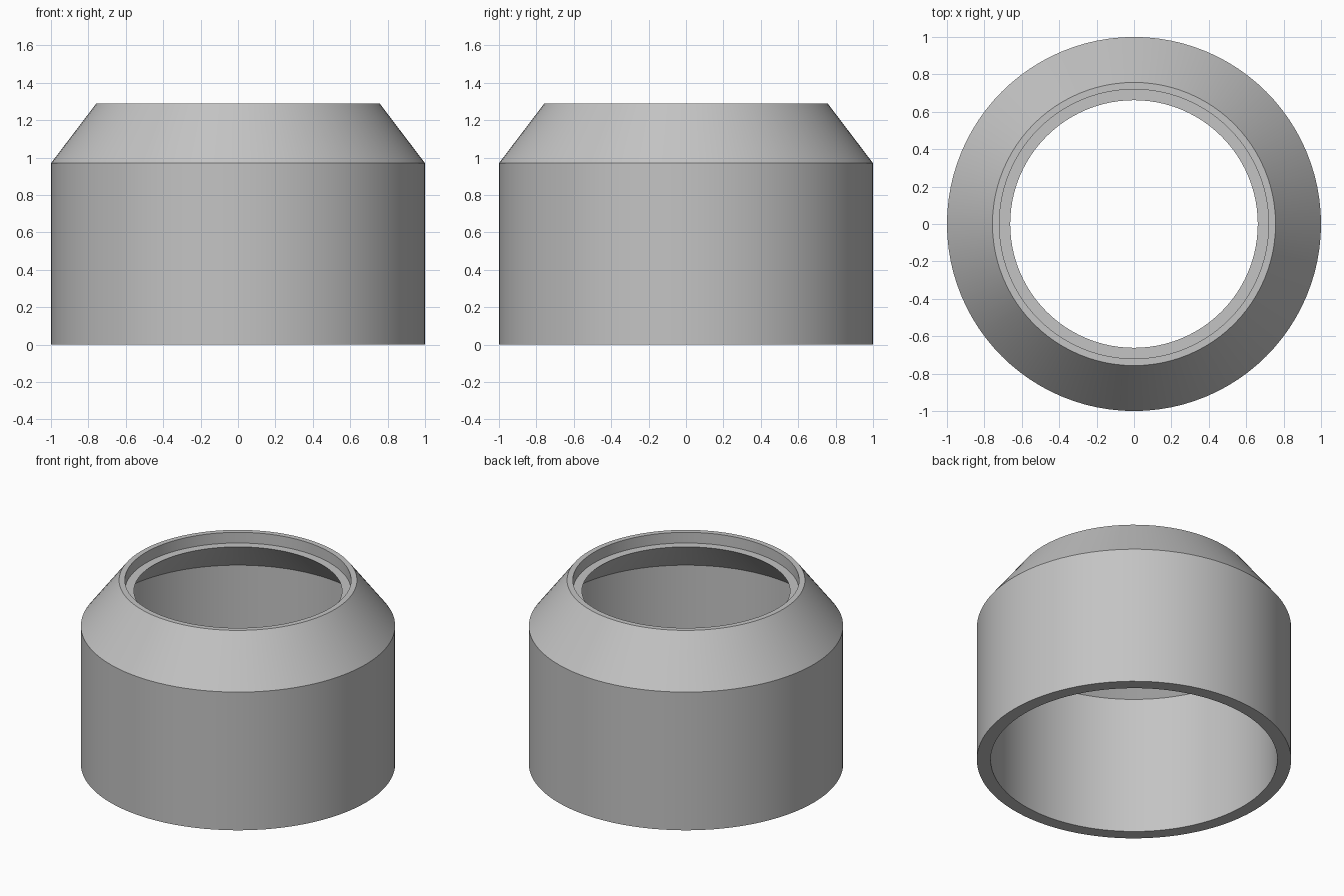
import bpy
import bmesh
import math

cube = bpy.data.objects.get("Cube")
if cube:
    bpy.data.objects.remove(cube, do_unlink=True)

SEGMENTS = 96

# Plain grey material
grey = bpy.data.materials.new("light_grey")
grey.use_nodes = True
colour = (0.55, 0.55, 0.55, 1)
grey.diffuse_color = colour
grey.node_tree.nodes["Principled BSDF"].inputs["Base Color"].default_value = colour


def lathe(name, profile, material):
    """Revolve a closed (radius, height) profile around the z axis."""
    bm = bmesh.new()
    rings = []
    for r, z in profile:
        angles = [2 * math.pi * i / SEGMENTS for i in range(SEGMENTS)]
        rings.append([bm.verts.new((r * math.cos(a), r * math.sin(a), z)) for a in angles])
    for k, ring in enumerate(rings):
        above = rings[(k + 1) % len(rings)]
        for i in range(SEGMENTS):
            j = (i + 1) % SEGMENTS
            bm.faces.new((ring[i], ring[j], above[j], above[i]))
    bmesh.ops.recalc_face_normals(bm, faces=bm.faces)
    mesh = bpy.data.meshes.new(name)
    bm.to_mesh(mesh)
    bm.free()
    mesh.materials.append(material)
    obj = bpy.data.objects.new(name, mesh)
    bpy.context.collection.objects.link(obj)
    bpy.ops.object.select_all(action="DESELECT")
    obj.select_set(True)
    bpy.context.view_layer.objects.active = obj
    bpy.ops.object.shade_smooth_by_angle(angle=math.radians(25))
    return obj


# Hollow collar: straight skirt, tapered shoulder, stepped rim, open bore
lathe("tapered_collar", [
    (1.0, 0.0),       # outer foot
    (1.0, 0.97),      # shoulder edge
    (0.757, 1.29),    # rim outside
    (0.72, 1.29),     # rim inside
    (0.72, 1.215),    # recess floor outside
    (0.662, 1.215),   # recess floor inside
    (0.912, 0.97),    # underside of shoulder
    (0.912, 0.0),     # inner foot
], grey)
